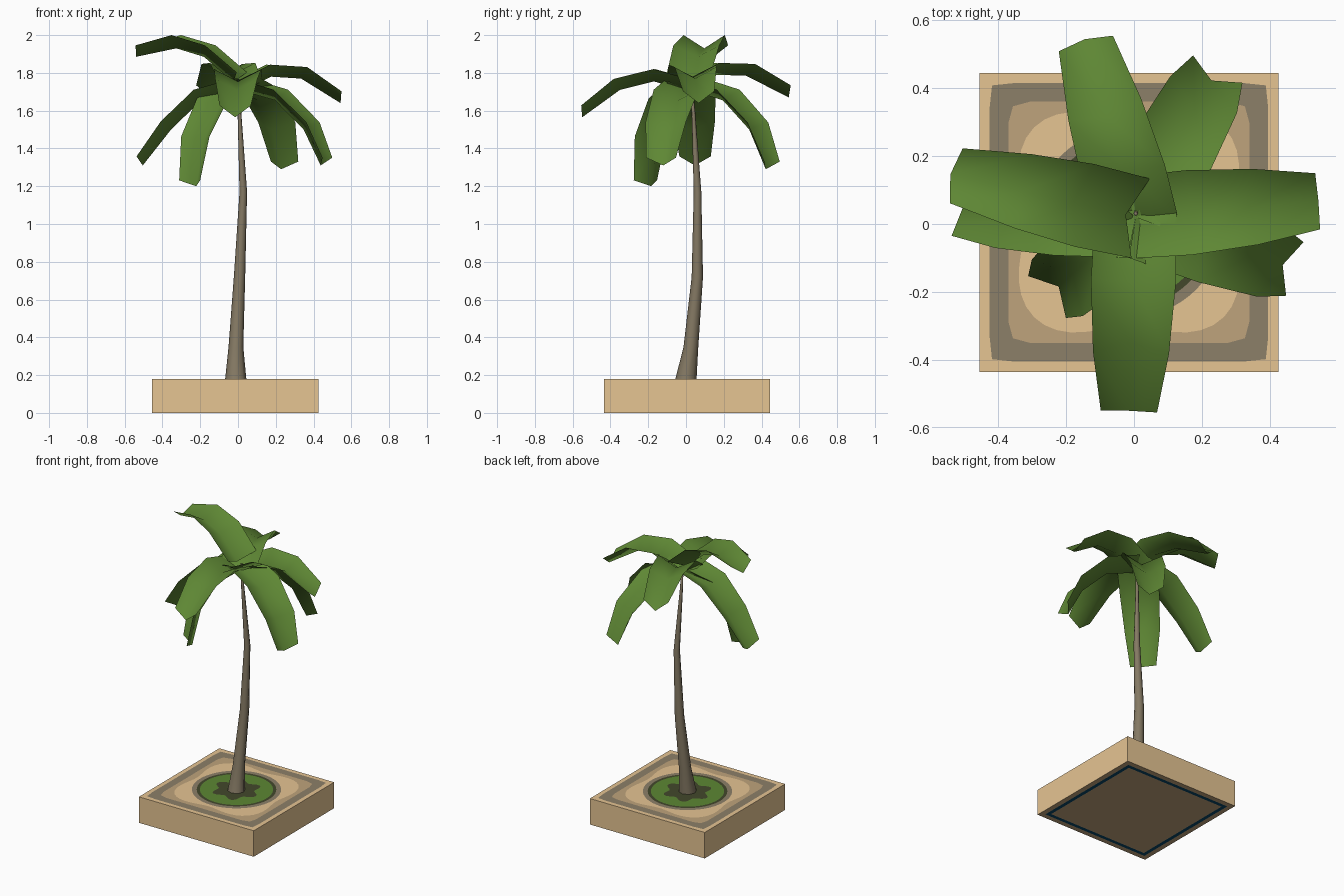
import bpy, math
from mathutils import Vector

if "Cube" in bpy.data.objects:
    bpy.data.objects.remove(bpy.data.objects["Cube"])


def material(name, r, g, b):
    lin = [c / 12.92 if c <= 0.04045 else ((c + 0.055) / 1.055) ** 2.4 for c in (r, g, b)]
    m = bpy.data.materials.new(name)
    m.diffuse_color = (*lin, 1)
    m.use_nodes = True
    m.node_tree.nodes["Principled BSDF"].inputs["Base Color"].default_value = m.diffuse_color
    return m


SAND = material("sand tan", 0.90, 0.77, 0.575)
BROWN = material("dry earth brown", 0.75, 0.64, 0.485)
STONE = material("grey brown stone", 0.55, 0.50, 0.41)
BARK = material("bark", 0.52, 0.475, 0.39)
LEAF = material("leaf green", 0.37, 0.53, 0.205)
GRASS = material("grass green", 0.36, 0.53, 0.20)
DARK = material("dark olive", 0.26, 0.28, 0.17)
NAVY = material("navy", 0.03, 0.27, 0.40)

CX, CY, HALF, TOP = -0.015, 0.005, 0.44, 0.18


def make(name, verts, faces, mats, smooth=False, slots=None):
    mesh = bpy.data.meshes.new(name)
    mesh.from_pydata(verts, [], faces)
    for m in mats:
        mesh.materials.append(m)
    for i, p in enumerate(mesh.polygons):
        p.use_smooth = smooth
        if slots:
            p.material_index = slots[i]
    ob = bpy.data.objects.new(name, mesh)
    bpy.context.collection.objects.link(ob)
    return ob


# Outlines as radius over angle
def square(h, rounding=2.0):
    return lambda a: min(h / max(abs(math.cos(a)), abs(math.sin(a))), h * rounding)


def wavy(r, amp=0.0, waves=0, phase=0.0, limit=None):
    def f(a):
        q = r + amp * math.cos(waves * a + phase)
        return min(q, limit(a)) if limit else q
    return f


def painted_sheet(name, z, rings, up):
    """Flat sheet of concentric bands; each ring gives its outline and the colour inside it."""
    n = 64
    mats = list(dict.fromkeys(m for _, m in rings))
    verts, faces, slots = [], [], []
    for f, _ in rings:
        for k in range(n):
            a = 2 * math.pi * k / n
            verts.append((CX + f(a) * math.cos(a), CY + f(a) * math.sin(a), z))
    for i, (_, mat) in enumerate(rings):
        if i == len(rings) - 1:
            new = [tuple(i * n + k for k in range(n))]
        else:
            new = [(i * n + k, i * n + (k + 1) % n, (i + 1) * n + (k + 1) % n, (i + 1) * n + k)
                   for k in range(n)]
        faces += new if up else [q[::-1] for q in new]
        slots += [mats.index(mat)] * len(new)
    make(name, verts, faces, mats, False, slots)


# Base block: four side walls, painted top and underside
corners = [(-1, -1), (1, -1), (1, 1), (-1, 1)]
make("base_sides", [(CX + x * HALF, CY + y * HALF, z) for z in (0, TOP) for x, y in corners],
     [(i, (i + 1) % 4, 4 + (i + 1) % 4, 4 + i) for i in range(4)], [SAND])
panel = square(0.355, 1.36)
painted_sheet("base_top", TOP, [
    (square(HALF), SAND),
    (square(0.41, 1.39), STONE),
    (panel, BROWN),
    (wavy(0.35, 0.045, 4, math.pi, lambda a: panel(a) - 0.012), SAND),
    (wavy(0.28), STONE),
    (wavy(0.25), DARK),
    (wavy(0.23), GRASS),
    (wavy(0.135, 0.022, 6, 0.6), DARK)], True)
painted_sheet("base_underside", 0.0, [
    (square(HALF), BROWN),
    (square(0.405), NAVY),
    (square(0.38), BROWN)], False)

# Trunk: tapered rings along a gently bent path (x, y, z, radius)
path = [(-0.012, 0.0, 0.18, 0.056), (-0.011, 0.026, 0.35, 0.039),
        (0.008, 0.060, 0.72, 0.030), (0.028, 0.061, 1.17, 0.020),
        (0.008, 0.040, 1.58, 0.010), (0.005, 0.030, 1.74, 0.006)]
N = 8
verts = [(x + r * math.cos(2 * math.pi * k / N), y + r * math.sin(2 * math.pi * k / N), z)
         for x, y, z, r in path for k in range(N)]
faces = [(i * N + k, i * N + (k + 1) % N, (i + 1) * N + (k + 1) % N, (i + 1) * N + k)
         for i in range(len(path) - 1) for k in range(N)]
faces.append(tuple(range((len(path) - 1) * N, len(path) * N)))
make("trunk", verts, faces, [BARK], True)


# Fronds: V-shaped blades, each bent along a (distance, height) spine
def frond(name, angle, spine, depth=0.065, pull=0.02, widths=(0.120, 0.125, 0.112, 0.083)):
    a = math.radians(angle)
    out = Vector((math.cos(a), math.sin(a), 0))
    side = Vector((-out.y, out.x, 0))
    origin = Vector((0.005, 0.02, 0))
    verts = []
    for i, (r, z) in enumerate(spine):
        r0, z0 = spine[max(i - 1, 0)]
        r1, z1 = spine[min(i + 1, len(spine) - 1)]
        along = (out * (r1 - r0) + Vector((0, 0, z1 - z0))).normalized()
        up = along.cross(side)
        mid = origin + out * r + Vector((0, 0, z))
        tip = i == len(spine) - 1
        for s in (-1, 0, 1):
            offset = up * depth * (0.8 if tip else 1) - along * (pull if tip else 0)
            verts.append(mid + side * s * widths[i] + offset * abs(s))
    faces = [(3 * i + j, 3 * i + 3 + j, 3 * i + 4 + j, 3 * i + 1 + j)
             for i in range(len(spine) - 1) for j in (0, 1)]
    make(name, verts, faces, [LEAF], True)


frond("frond_left_high", 167, [(0.03, 1.75), (0.19, 1.885), (0.34, 1.93), (0.56, 1.885)], 0.07, 0.03)
frond("frond_right_high", 5, [(0.01, 1.70), (0.17, 1.78), (0.33, 1.77), (0.54, 1.64)], pull=0.035)
frond("frond_back_high", 106, [(0.0, 1.70), (0.14, 1.79), (0.31, 1.785), (0.545, 1.67)], pull=0.04)
frond("frond_front_high", 268, [(0.0, 1.70), (0.19, 1.755), (0.37, 1.71), (0.57, 1.565)], pull=0.035)
low = [(0.0, 1.71), (0.20, 1.655), (0.36, 1.50)]
frond("frond_left_low", 177, low + [(0.51, 1.31)])
frond("frond_right_low", -18, low + [(0.455, 1.31)])
frond("frond_back_low", 61, low + [(0.46, 1.29)])
frond("frond_front_low", 222, [(0.0, 1.70), (0.14, 1.62), (0.25, 1.44), (0.305, 1.20)])
